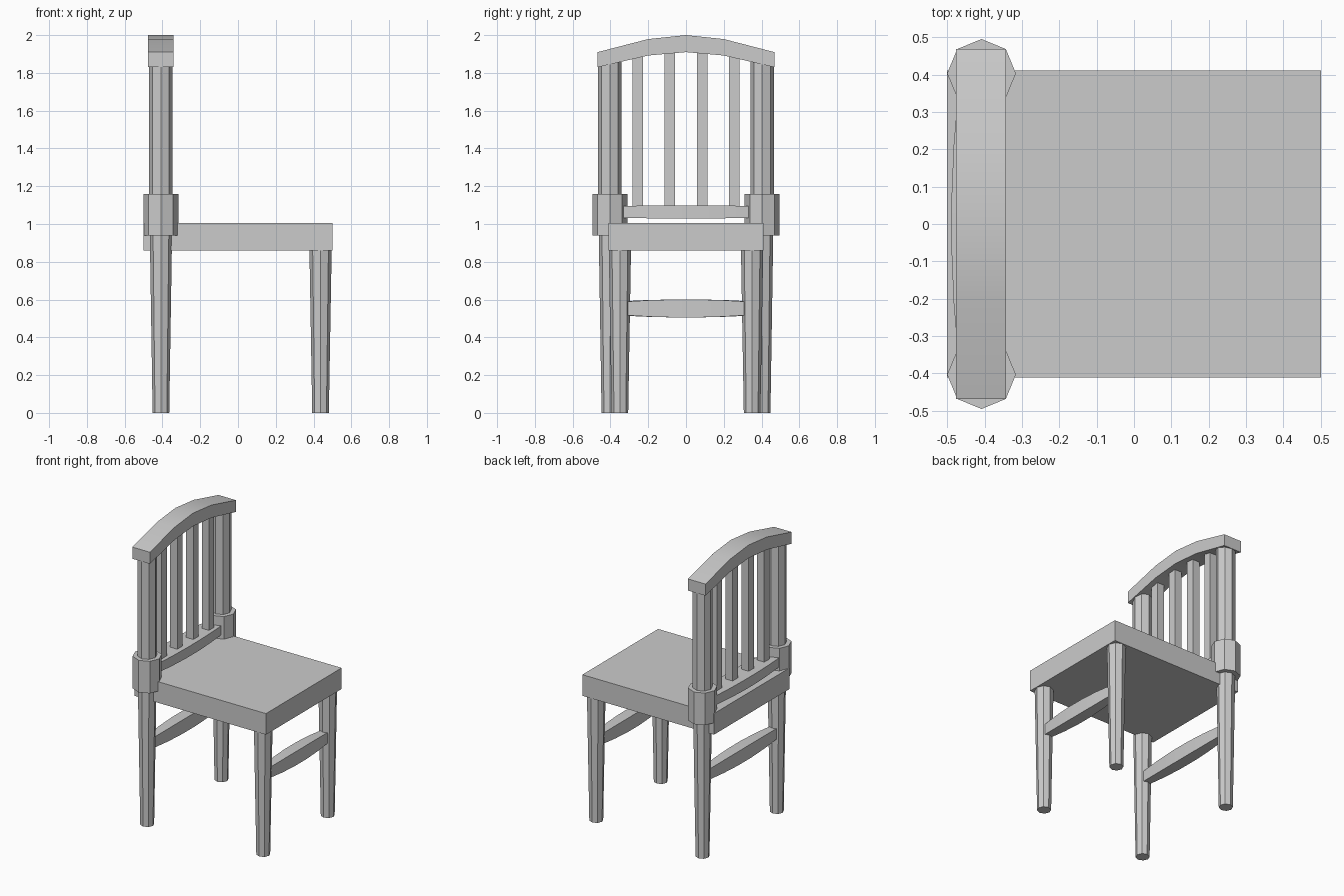
import bpy, bmesh, math

if "Cube" in bpy.data.objects:
    bpy.data.objects.remove(bpy.data.objects["Cube"])

BACK_X, BACK_Y = -0.408, 0.403
FRONT_X, FRONT_Y = 0.437, 0.35


def finish(name, bm, smooth=False):
    bmesh.ops.recalc_face_normals(bm, faces=bm.faces)
    mesh = bpy.data.meshes.new(name)
    bm.to_mesh(mesh)
    bm.free()
    obj = bpy.data.objects.new(name, mesh)
    bpy.context.collection.objects.link(obj)
    if smooth:
        bpy.ops.object.select_all(action='DESELECT')
        obj.select_set(True)
        bpy.context.view_layer.objects.active = obj
        bpy.ops.object.shade_smooth_by_angle(angle=math.radians(30))
    return obj


def loft(name, rings, smooth=False):
    """Skin a list of matching rings and cap both ends."""
    bm = bmesh.new()
    rows = [[bm.verts.new(p) for p in ring] for ring in rings]
    n = len(rows[0])
    for a, b in zip(rows, rows[1:]):
        for i in range(n):
            j = (i + 1) % n
            bm.faces.new((a[i], a[j], b[j], b[i]))
    bm.faces.new(rows[0])
    bm.faces.new(rows[-1])
    return finish(name, bm, smooth)


def octagon_post(name, x, y, z0, z1, r0, r1):
    def ring(z, r):
        return [(x + r * math.cos(k * math.pi / 4),
                 y + r * math.sin(k * math.pi / 4), z) for k in range(8)]
    return loft(name, [ring(z0, r0), ring(z1, r1)])


def box(name, x0, x1, y0, y1, z0, z1):
    def ring(z):
        return [(x0, y0, z), (x1, y0, z), (x1, y1, z), (x0, y1, z)]
    return loft(name, [ring(z0), ring(z1)])


def cross_bar(name, stations):
    """Bar along y; each station is y, x0, x1, z0, z1."""
    return loft(name, [[(x0, y, z0), (x1, y, z0), (x1, y, z1), (x0, y, z1)]
                       for y, x0, x1, z0, z1 in stations], smooth=True)


def bowed_bar(name, x, z, length, hx, hz, swell_x, swell_z):
    stations = []
    for t in (-1, -0.6, -0.2, 0.2, 0.6, 1):
        s = 1 - t * t
        a, b = hx + swell_x * s, hz + swell_z * s
        stations.append((t * length, x - a, x + a, z - b, z + b))
    return cross_bar(name, stations)


# Seat
box("seat", -0.5, 0.5, -0.411, 0.411, 0.86, 1.005)

# Legs, collars and back posts on both sides
for side, s in (("right", -1), ("left", 1)):
    octagon_post("front_leg_" + side, FRONT_X, s * FRONT_Y, 0, 0.87, 0.044, 0.059)
    octagon_post("back_leg_" + side, BACK_X, s * BACK_Y, 0, 0.95, 0.044, 0.059)
    octagon_post("collar_" + side, BACK_X, s * BACK_Y, 0.94, 1.16, 0.092, 0.092)
    octagon_post("back_post_" + side, BACK_X, s * BACK_Y, 1.15, 1.875, 0.062, 0.062)

# Stretchers between the legs
bowed_bar("front_stretcher", FRONT_X, 0.553, 0.32, 0.026, 0.036, 0.014, 0.012)
bowed_bar("back_stretcher", BACK_X, 0.553, 0.37, 0.026, 0.036, 0.014, 0.012)

# Lower rail of the backrest
bowed_bar("lower_back_rail", -0.416, 1.064, 0.35, 0.055, 0.031, 0.018, 0.004)

# Slats
for i, y in enumerate((-0.256, -0.087, 0.087, 0.256)):
    box(f"slat_{i + 1}", BACK_X - 0.027, BACK_X + 0.027,
        y - 0.028, y + 0.028, 1.08, 1.91)

# Arched top rail
arch = [(-0.468, 1.83, 1.91), (-0.2, 1.892, 1.979), (0, 1.91, 2.0),
        (0.2, 1.892, 1.979), (0.468, 1.83, 1.91)]
cross_bar("top_rail", [(y, -0.476, -0.342, z0, z1) for y, z0, z1 in arch])
